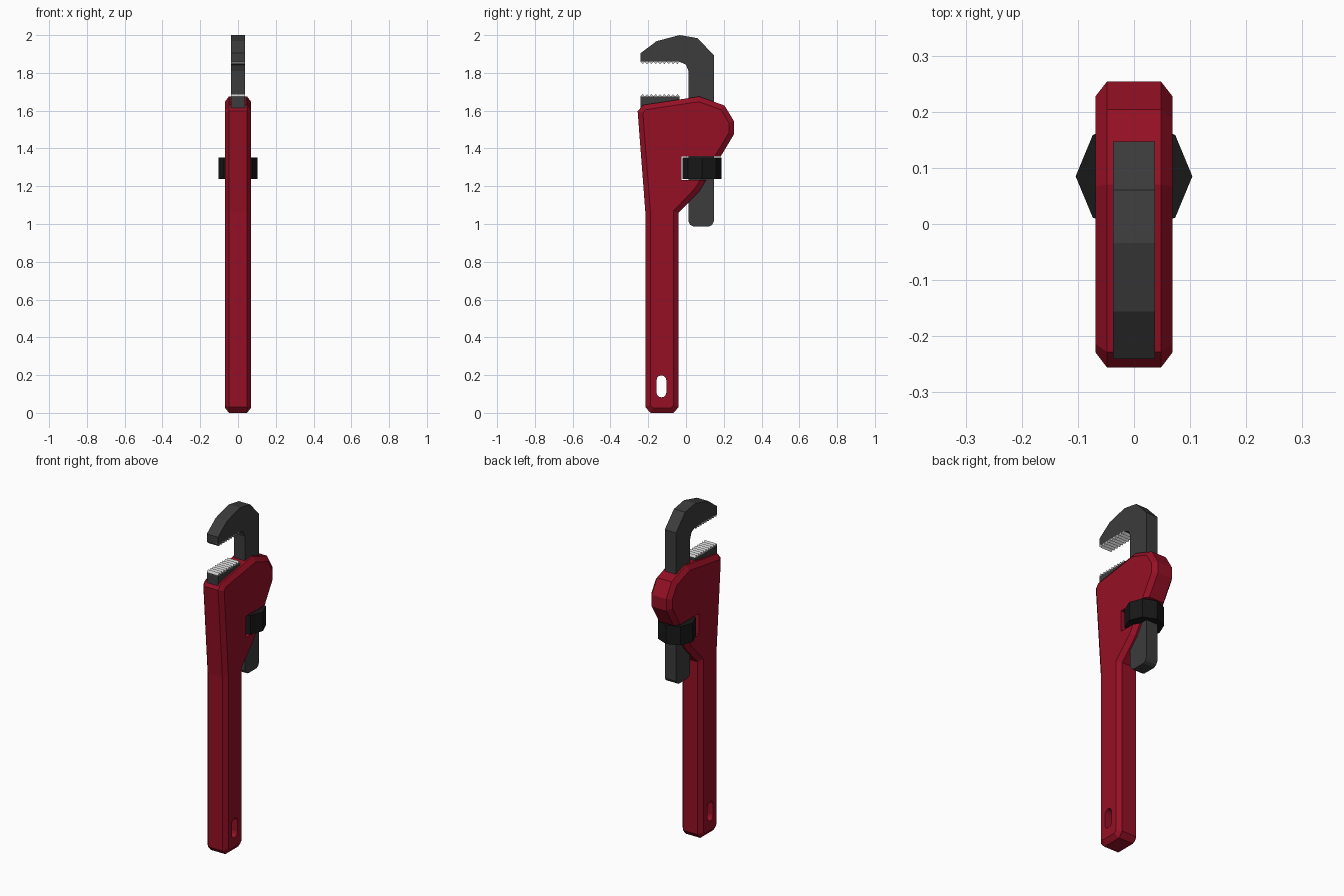
import bpy, bmesh
from math import sin, cos, pi
from mathutils import Vector

if "Cube" in bpy.data.objects:
    bpy.data.objects.remove(bpy.data.objects["Cube"])


def material(name, rgb):
    m = bpy.data.materials.new(name)
    m.diffuse_color = (*rgb, 1)
    m.use_nodes = True
    m.node_tree.nodes["Principled BSDF"].inputs["Base Color"].default_value = m.diffuse_color
    return m


RED = material("red_paint", (0.30, 0.005, 0.018))
DARK = material("dark_steel", (0.045, 0.045, 0.045))
BLACK = material("black_steel", (0.009, 0.009, 0.009))


def inset(pts, d):
    """Mitred inward offset of a counter-clockwise outline."""
    out = []
    for i, p in enumerate(pts):
        p, a, b = Vector(p), Vector(pts[i - 1]), Vector(pts[(i + 1) % len(pts)])
        u, v = (p - a).normalized(), (b - p).normalized()
        n1, n2 = Vector((-u.y, u.x)), Vector((-v.y, v.x))
        q = p + (n1 + n2) * (d / (1 + n1.dot(n2)))
        out.append((q.x, q.y))
    return out


def loft(name, rings, mat=None):
    """Solid through a list of (x, [(y, z)...]) rings with equal point counts."""
    bm = bmesh.new()
    loops = [[bm.verts.new((x, y, z)) for y, z in pts] for x, pts in rings]
    n = len(loops[0])
    for a, b in zip(loops, loops[1:]):
        for i in range(n):
            j = (i + 1) % n
            bm.faces.new((a[i], a[j], b[j], b[i]))
    bm.faces.new(loops[0][::-1])
    bm.faces.new(loops[-1])
    bmesh.ops.recalc_face_normals(bm, faces=bm.faces)
    me = bpy.data.meshes.new(name)
    bm.to_mesh(me)
    bm.free()
    ob = bpy.data.objects.new(name, me)
    bpy.context.collection.objects.link(ob)
    if mat:
        me.materials.append(mat)
    return ob


def prism(name, pts, half, mat=None):
    return loft(name, [(-half, pts), (half, pts)], mat)


def cut(ob, cutter):
    mod = ob.modifiers.new("cut", 'BOOLEAN')
    mod.operation = 'DIFFERENCE'
    mod.solver = 'EXACT'
    mod.object = cutter
    bpy.context.view_layer.objects.active = ob
    bpy.ops.object.modifier_apply(modifier=mod.name)
    bpy.data.objects.remove(cutter)


# Handle and head: one outline with chamfered rims
outline = [(-0.187, 0), (-0.066, 0), (-0.04, 0.03), (-0.04, 1.058), (0.07, 1.173),
           (0.185, 1.36), (0.254, 1.475), (0.254, 1.544), (0.204, 1.627),
           (0.07, 1.675), (-0.228, 1.63), (-0.256, 1.597), (-0.215, 1.06), (-0.215, 0.03)]
inner = inset(outline, 0.027)
body = loft("handle_body", [(-0.069, inner), (-0.048, outline), (0.048, outline), (0.069, inner)], RED)

# Hanging hole near the handle end
hole = []
for k in range(14):
    a = pi * (k if k < 7 else k - 1) / 6
    hole.append((-0.13 + 0.026 * cos(a), (0.173 if k < 7 else 0.108) + 0.026 * sin(a)))
cut(body, prism("hole_cutter", hole, 0.2))

# Window for the adjusting nut
cut(body, prism("window_cutter", [(-0.025, 1.233), (0.4, 1.233), (0.4, 1.358), (-0.025, 1.358)], 0.2))

# Hook jaw with its long shank
prism("hook_jaw", [(-0.241, 1.859), (-0.034, 1.859), (0, 1.843), (0.013, 1.81),
                   (0.013, 1.014), (0.022, 0.996), (0.042, 0.986), (0.122, 0.986),
                   (0.138, 0.996), (0.147, 1.014), (0.147, 1.894), (0.061, 1.984),
                   (-0.034, 2.0), (-0.156, 1.968), (-0.241, 1.904)], 0.037, DARK)

# Fixed heel jaw
prism("heel_jaw", [(-0.241, 1.58), (-0.034, 1.58), (-0.034, 1.675), (-0.241, 1.675)], 0.037, DARK)


# Toothed strips on both jaws
def teeth(name, root, tip, count=9, y0=-0.241, y1=-0.034):
    step = (y1 - y0) / count
    back = root - (tip - root) * 0.4
    pts = [(y1, back), (y0, back), (y0, root)]
    for i in range(count):
        pts += [(y0 + (i + 0.5) * step, tip), (y0 + (i + 1) * step, root)]
    prism(name, pts, 0.037)


teeth("heel_teeth", 1.675, 1.688)
teeth("hook_teeth", 1.859, 1.846)

# Eight-sided adjusting nut around the shank
bpy.ops.mesh.primitive_cylinder_add(vertices=8, radius=0.104, depth=0.112, location=(0, 0.085, 1.295))
nut = bpy.context.object
nut.name = "adjusting_nut"
nut.data.materials.append(BLACK)
